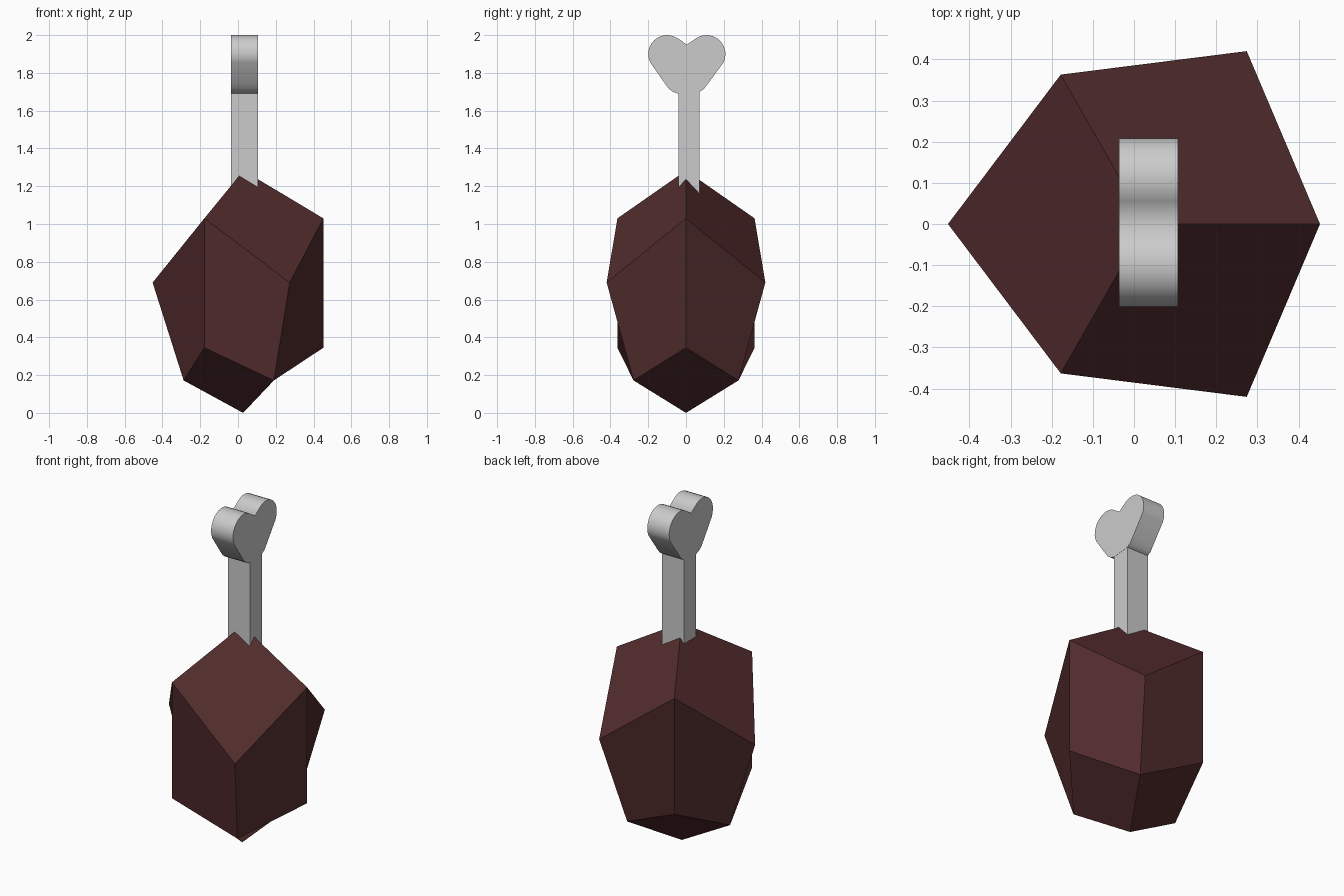
import bpy, math

if "Cube" in bpy.data.objects:
    bpy.data.objects.remove(bpy.data.objects["Cube"])

def make_mesh(name, verts, faces):
    me = bpy.data.meshes.new(name)
    me.from_pydata(verts, [], faces)
    me.update()
    ob = bpy.data.objects.new(name, me)
    bpy.context.collection.objects.link(ob)
    return ob

def extrude_x(name, profile, x0, x1):
    """Extrude a counter-clockwise (y, z) profile along x."""
    n = len(profile)
    verts = [(x, y, z) for x in (x0, x1) for y, z in profile]
    faces = [tuple(reversed(range(n))), tuple(range(n, 2 * n))]
    faces += [(i, (i + 1) % n, n + (i + 1) % n, n + i) for i in range(n)]
    return make_mesh(name, verts, faces)

def arc(cy, cz, r, a0, a1, n=12):
    return [(cy + r * math.cos(math.radians(a0 + (a1 - a0) * i / n)),
             cz + r * math.sin(math.radians(a0 + (a1 - a0) * i / n))) for i in range(n + 1)]

# Meat: stretched rhombic dodecahedron, threefold rings between two tips
def ring(tip, side_x, side_y, z):
    return [(tip, 0, z), (side_x, side_y, z), (side_x, -side_y, z)]

verts = [(0.029, 0, 1.283)]
verts += ring(0.452, -0.178, 0.363, 1.03)     # 1-3 upper
verts += ring(-0.452, 0.274, -0.42, 0.69)     # 4-6 middle
verts += ring(0.452, -0.178, 0.363, 0.345)    # 7-9 lower
verts += ring(-0.288, 0.19, -0.278, 0.172)    # 10-12 bottom ring
verts += [(0.027, 0, 0)]
faces = []
for i in range(3):
    j, k = (i + 1) % 3, (i + 2) % 3           # middle k lies between i and j
    faces += [(0, 1 + i, 4 + k, 1 + j),       # top
              (1 + i, 7 + i, 10 + k, 4 + k),  # sides, folded inward
              (10 + k, 7 + j, 1 + j, 4 + k),
              (10 + k, 7 + i, 10 + j, 13)]    # bottom
meat = make_mesh("meat", verts, faces)
mat = bpy.data.materials.new("roast_brown")
mat.diffuse_color = (0.085, 0.025, 0.026, 1)
mat.use_nodes = True
mat.node_tree.nodes["Principled BSDF"].inputs["Base Color"].default_value = mat.diffuse_color
meat.data.materials.append(mat)

# Bone shaft
extrude_x("bone_shaft", [(-0.04, 1.1), (0.072, 1.1), (0.072, 1.72), (-0.04, 1.72)], -0.036, 0.106)

# Bone knob: two round lobes tapering to a rounded base
knob = [(-0.04, 1.69), (0.072, 1.7), (0.094, 1.714), (0.117, 1.744)]
knob += arc(0.109, 1.9, 0.1, -27, 122)
knob += [(0.005, 1.95)]
knob += arc(-0.1, 1.9, 0.1, 58, 207)
knob += [(-0.112, 1.744), (-0.092, 1.717), (-0.068, 1.699)]
head = extrude_x("bone_knob", knob, -0.036, 0.107)
bpy.context.view_layer.objects.active = head
head.select_set(True)
bpy.ops.object.shade_smooth_by_angle(angle=math.radians(75))
